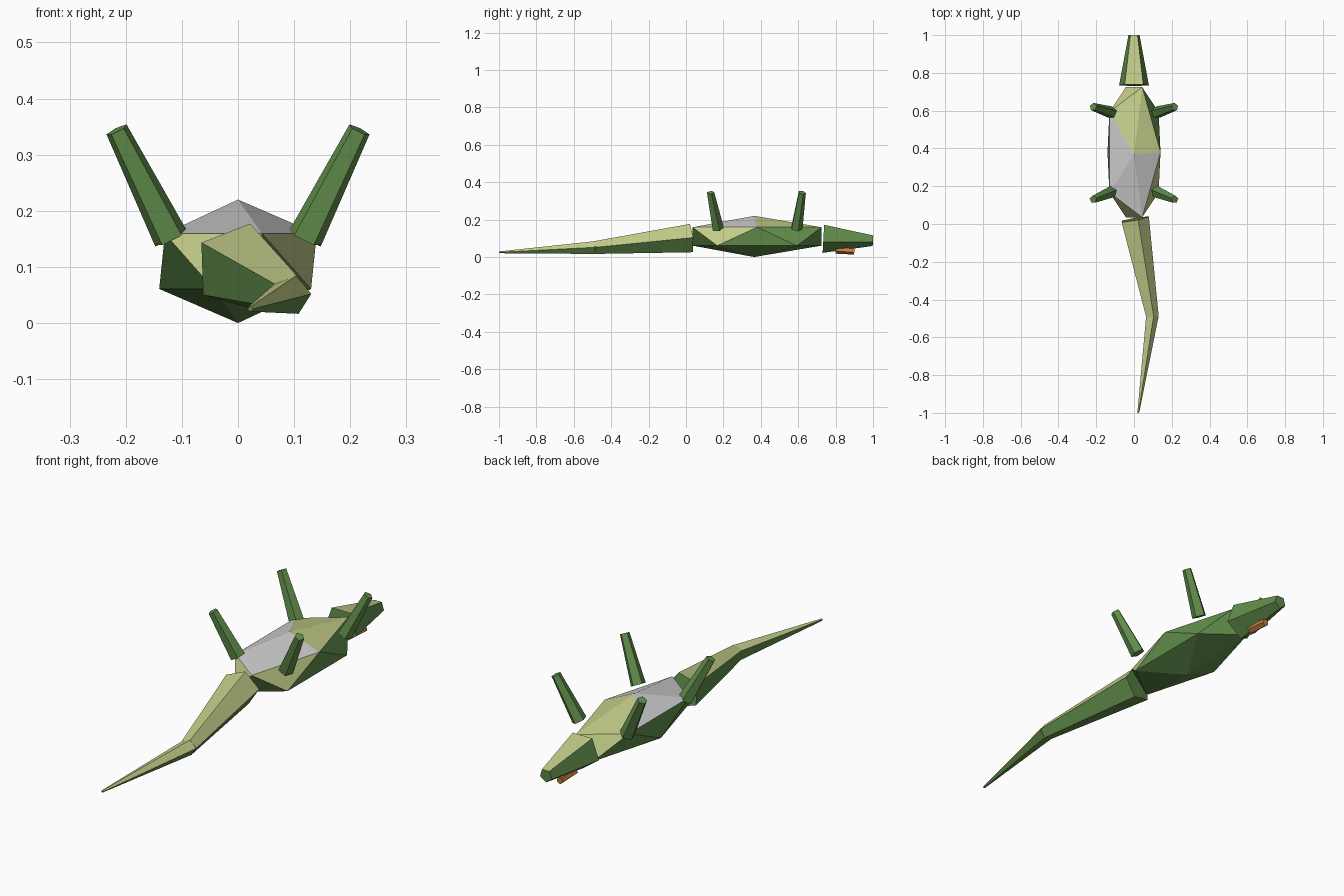
import bpy, bmesh, math
from mathutils import Vector

if "Cube" in bpy.data.objects:
    bpy.data.objects.remove(bpy.data.objects["Cube"])


def material(name, rgb):
    m = bpy.data.materials.new(name)
    m.diffuse_color = (*rgb, 1)
    m.use_nodes = True
    m.node_tree.nodes["Principled BSDF"].inputs["Base Color"].default_value = m.diffuse_color
    return m


GREEN = material("green_skin", (0.12, 0.27, 0.07))
TAN = material("tan_skin", (0.54, 0.60, 0.25))
ORANGE = material("orange", (0.58, 0.22, 0.05))


def finish(name, bm, mats):
    bmesh.ops.recalc_face_normals(bm, faces=bm.faces)
    me = bpy.data.meshes.new(name)
    bm.to_mesh(me)
    bm.free()
    for m in mats:
        me.materials.append(m)
    ob = bpy.data.objects.new(name, me)
    bpy.context.collection.objects.link(ob)
    return ob


def taper(name, a, b, r1, r2, phase, mats, tan_top=False):
    """Five-sided tapered segment from a to b, square to its axis."""
    a, b = Vector(a), Vector(b)
    n = (b - a).normalized()
    ref = Vector((0, 0, 1)) if abs(n.z) < 0.7 else Vector((0, 1, 0))
    v = (ref - n * ref.dot(n)).normalized()
    u = n.cross(v)
    if u.x < 0:
        u = -u
    bm = bmesh.new()
    rings = []
    for c, r in ((a, r1), (b, r2)):
        angles = [math.radians(phase + 72 * i) for i in range(5)]
        rings.append([bm.verts.new(c + r * (math.cos(t) * u + math.sin(t) * v))
                      for t in angles])
    for i in range(5):
        j = (i + 1) % 5
        bm.faces.new((rings[0][i], rings[0][j], rings[1][j], rings[1][i]))
    bm.faces.new(rings[0])
    bm.faces.new(rings[1])
    bmesh.ops.recalc_face_normals(bm, faces=bm.faces)
    if tan_top:
        for f in bm.faces:
            f.normal_update()
            f.material_index = 1 if f.normal.z > 0.45 else 0
    return finish(name, bm, mats)


# Body: stretched icosahedron, plain grey saddle on the upper faces
bm = bmesh.new()
bmesh.ops.create_icosphere(bm, subdivisions=1, radius=1)
for f in bm.faces:
    c = f.calc_center_median()
    if c.z > 0.5:
        f.material_index = 1 if c.y > 0.1 else 2
    elif c.z > 0:
        f.material_index = 1 if c.y < -0.1 or (c.y > 0.1 and c.x < 0) else 0
for v in bm.verts:
    wide = 0.18 if 0.6 < abs(v.co.x) < 0.8 else 0.157
    v.co = Vector((v.co.x * wide, v.co.y * 0.405 + 0.38, v.co.z * 0.11 + 0.11))
    if abs(v.co.x) < 0.01:
        v.co.y = 0.365
finish("body", bm, [GREEN, TAN, None])

# Head and tongue
taper("head", (0, 0.735, 0.105), (0, 1.0, 0.09), 0.083, 0.031, 54, [GREEN, TAN], True)
taper("tongue", (0, 0.80, 0.038), (0, 0.90, 0.030), 0.02, 0.017, 54, [ORANGE])

# Tail in two bent segments
taper("tail_base", (0, 0.025, 0.10), (0.095, -0.49, 0.05), 0.08, 0.036, 3, [GREEN, TAN], True)
taper("tail_tip", (0.095, -0.483, 0.05), (0.022, -1.0, 0.025), 0.036, 0.005, 3, [GREEN, TAN], True)

# Four raised legs
for side, s in (("right", 1), ("left", -1)):
    for end, y0, y1 in (("front", 0.17, 0.13), ("back", 0.59, 0.62)):
        taper(f"{end}_{side}_leg", (s * 0.12, y0, 0.152), (s * 0.216, y1, 0.344),
              0.033, 0.021, 18, [GREEN])
